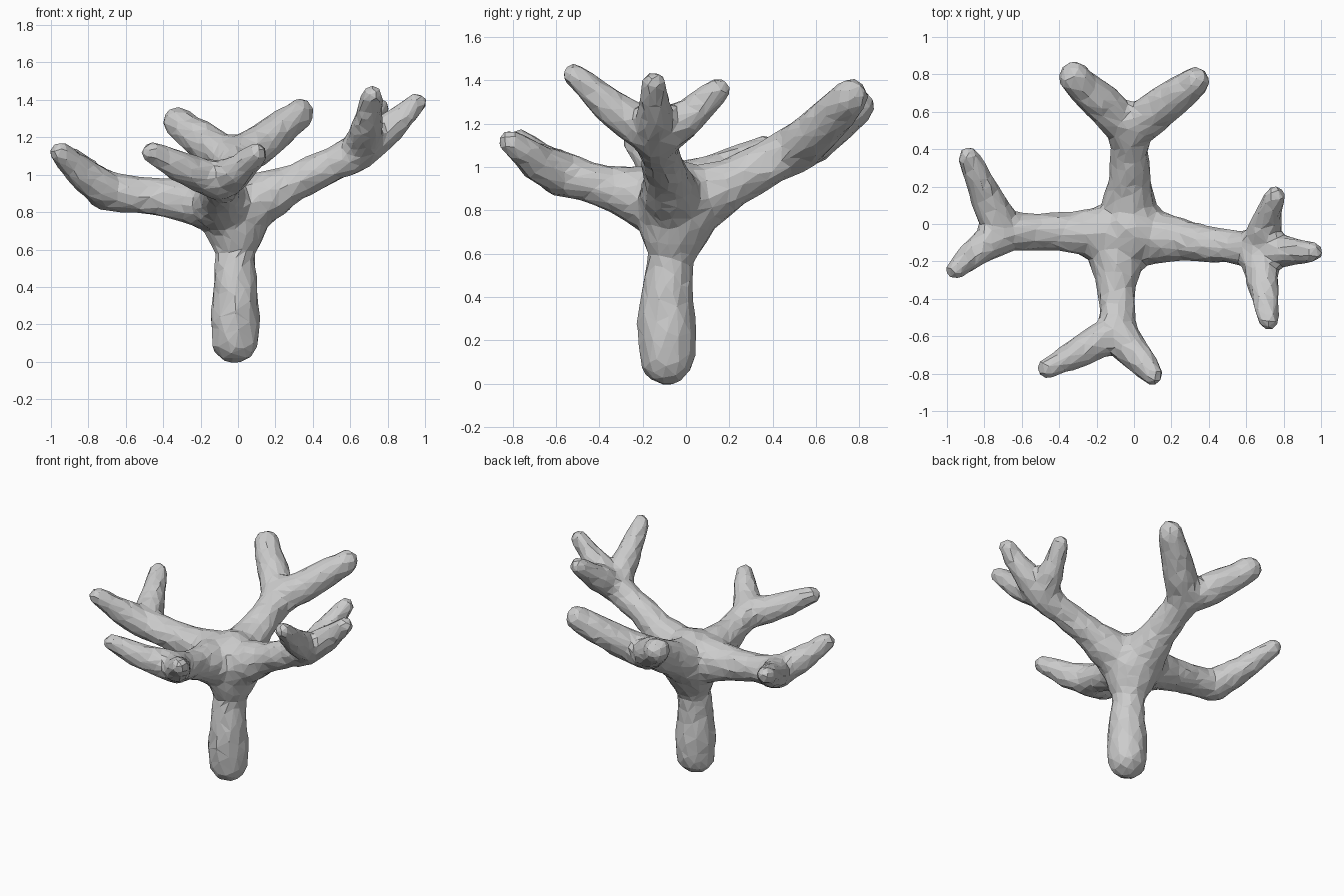
import bpy, bmesh
from mathutils import Vector

if "Cube" in bpy.data.objects:
    bpy.data.objects.remove(bpy.data.objects["Cube"])

HUB = Vector((-0.03, -0.05, 0.85))

# Branches: fork point, root shift in x, limb radius, tip radius, tip points
branches = [
    ((-0.70, -0.04, 0.91), 0, 0.096, 0.052, [(-0.885, 0.36, 1.09), (-0.95, -0.235, 1.12)]),
    ((0.66, -0.14, 1.13), 0, 0.092, 0.052, [(0.955, -0.15, 1.385), (0.72, -0.515, 1.425), (0.75, 0.15, 1.36)]),
    ((-0.02, 0.50, 1.08), 0, 0.103, 0.08, [(-0.32, 0.785, 1.28), (0.325, 0.76, 1.325)]),
    ((-0.09, -0.575, 0.965), -0.05, 0.095, 0.054, [(-0.46, -0.775, 1.12), (0.1, -0.81, 1.115)]),
]
# Trunk profile: height, radius
trunk = [(0.12, 0.125), (0.23, 0.132), (0.42, 0.116), (0.6, 0.098), (0.73, 0.165), (0.83, 0.2)]


def segment(bm, a, b):
    """Rounded tapering tube: hull around two balls."""
    points = []
    for centre, radius in (a, b):
        ball = bmesh.new()
        bmesh.ops.create_icosphere(ball, subdivisions=2, radius=radius + 0.006)
        points += [centre + v.co for v in ball.verts]
        ball.free()
    part = bmesh.new()
    hull = bmesh.ops.convex_hull(part, input=[part.verts.new(p) for p in points])
    inner = [g for g in hull["geom_interior"] if isinstance(g, bmesh.types.BMVert)]
    bmesh.ops.delete(part, geom=inner, context="VERTS")
    bmesh.ops.recalc_face_normals(part, faces=part.faces[:])
    mesh = bpy.data.meshes.new("segment")
    part.to_mesh(mesh)
    part.free()
    bm.from_mesh(mesh)
    bpy.data.meshes.remove(mesh)


def limb(bm, chain):
    for a, b in zip(chain, chain[1:]):
        segment(bm, a, b)


bm = bmesh.new()
# Trunk, leaning slightly into the crown
limb(bm, [(Vector((-0.015, -0.088 + 0.05 * max(0, z - 0.42) / 0.41, z)), r) for z, r in trunk])

for fork, shift, radius, tip_radius, tips in branches:
    fork = Vector(fork)
    flat = Vector((fork.x - HUB.x, fork.y - HUB.y, 0)).normalized()
    root = HUB + flat * 0.11 + Vector((shift, 0, 0))
    # Main limb, thick at the crown
    limb(bm, [(root, 0.15), (root.lerp(fork, 0.35), radius + 0.01),
              (root.lerp(fork, 0.7), radius - 0.004), (fork, radius + 0.006)])
    # Forked prongs, sagging a little midway
    for tip in tips:
        tip = Vector(tip)
        knee = fork.lerp(tip, 0.47) - Vector((0, 0, 0.015))
        limb(bm, [(fork, radius + 0.006), (knee, radius * 0.5 + tip_radius * 0.5 + 0.01), (tip, tip_radius)])

mesh = bpy.data.meshes.new("branching_tree")
bm.to_mesh(mesh)
bm.free()
tree = bpy.data.objects.new("branching_tree", mesh)
bpy.context.collection.objects.link(tree)

# Fuse the limbs, soften the joints, then reduce to coarse facets
remesh = tree.modifiers.new("fuse", "REMESH")
remesh.mode = "VOXEL"
remesh.voxel_size = 0.02
smooth = tree.modifiers.new("soften", "SMOOTH")
smooth.factor = 0.5
smooth.iterations = 10
bark = bpy.data.textures.new("bark", "CLOUDS")
bark.noise_scale = 0.12
rough = tree.modifiers.new("rough", "DISPLACE")
rough.texture = bark
rough.strength = 0.02
rough.mid_level = 0.45
facets = tree.modifiers.new("facets", "DECIMATE")
facets.ratio = 0.08
